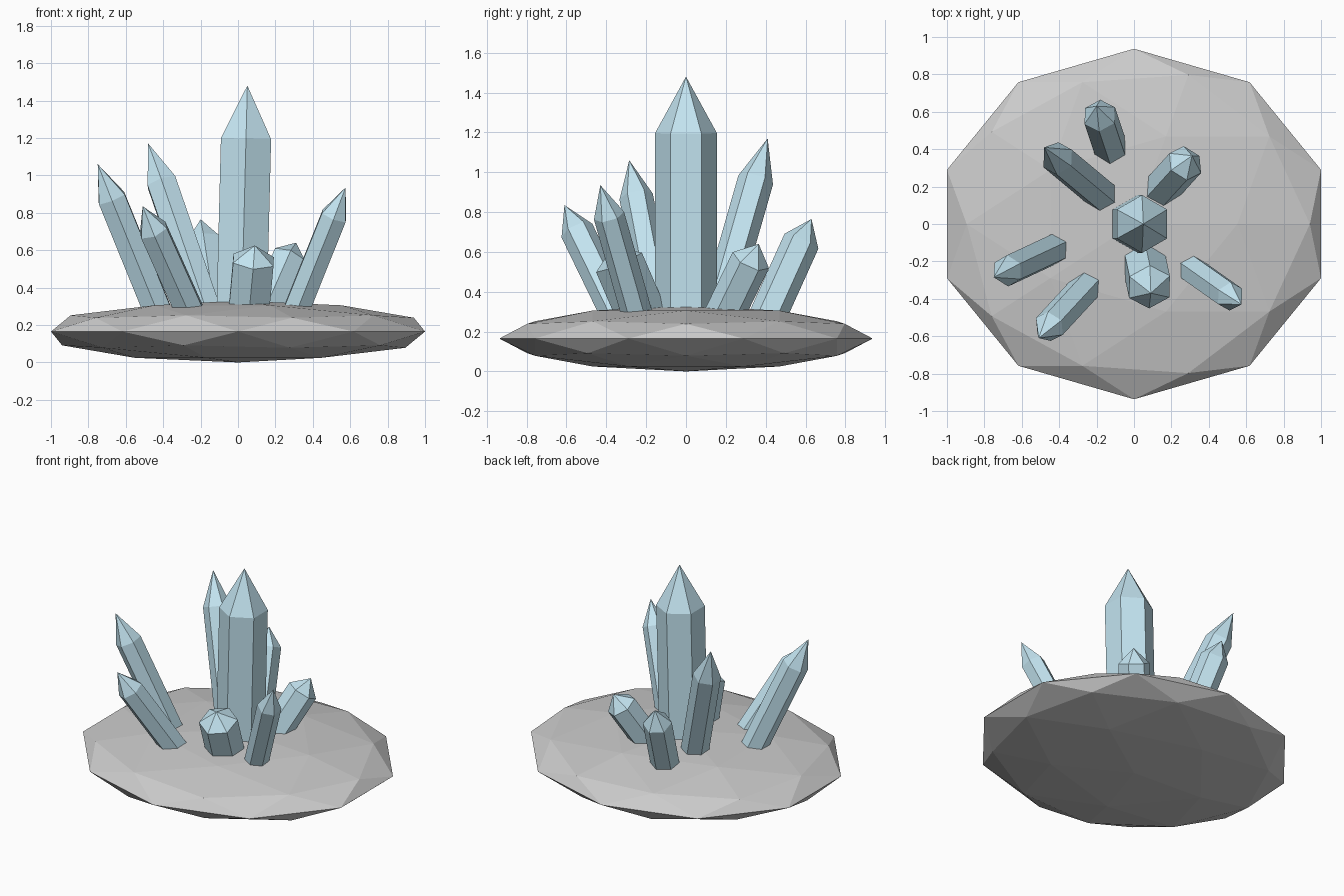
import bpy, bmesh
from mathutils import Vector, Matrix

if "Cube" in bpy.data.objects:
    bpy.data.objects.remove(bpy.data.objects["Cube"])

ice = bpy.data.materials.new("ice_blue")
ice.diffuse_color = (0.55, 0.78, 0.88, 1)
ice.use_nodes = True
ice.node_tree.nodes["Principled BSDF"].inputs["Base Color"].default_value = ice.diffuse_color

# Faceted rock base
bpy.ops.mesh.primitive_ico_sphere_add(subdivisions=2, radius=1, location=(0, 0, 0.165))
rock = bpy.context.object
rock.name = "rock_base"
rock.scale = (1.0515, 0.937, 0.165)


# Hexagonal crystal running from its root in the rock to a pointed tip
def crystal(name, root, tip, radius, tip_share=0.24):
    root, tip = Vector(root), Vector(tip)
    axis = tip - root
    length = axis.length
    body = length * (1 - tip_share)
    buried = 0.08
    bm = bmesh.new()
    bmesh.ops.create_cone(bm, cap_ends=True, segments=6, radius1=radius, radius2=radius,
                          depth=body + buried,
                          matrix=Matrix.Translation((0, 0, (body - buried) / 2)))
    # Pointed cap
    bm.faces.ensure_lookup_table()
    top = max(bm.faces, key=lambda f: f.calc_center_median().z)
    poke = bmesh.ops.poke(bm, faces=[top])
    poke["verts"][0].co = (0, 0, length)
    me = bpy.data.meshes.new(name)
    bm.to_mesh(me)
    bm.free()
    me.materials.append(ice)
    ob = bpy.data.objects.new(name, me)
    ob.location = root
    ob.rotation_mode = 'QUATERNION'
    ob.rotation_quaternion = Vector((0, 0, 1)).rotation_difference(axis)
    bpy.context.collection.objects.link(ob)


crystal("main_crystal", (0.02, 0, 0.30), (0.05, 0, 1.48), 0.155)

# Smaller crystals leaning outwards: root, tip, radius
side = [
    ((-0.18, 0.16, 0.30), (-0.48, 0.41, 1.17), 0.09),
    ((-0.13, 0.42, 0.30), (-0.20, 0.63, 0.765), 0.093),
    ((0.16, 0.20, 0.30), (0.31, 0.365, 0.64), 0.10),
    ((-0.44, -0.14, 0.30), (-0.75, -0.285, 1.06), 0.085),
    ((-0.27, -0.35, 0.30), (-0.51, -0.61, 0.835), 0.085),
    ((0.06, -0.23, 0.30), (0.09, -0.37, 0.625), 0.125),
    ((0.32, -0.25, 0.30), (0.575, -0.43, 0.935), 0.078),
]
for i, (root, tip, radius) in enumerate(side, 1):
    crystal(f"side_crystal_{i}", root, tip, radius)
